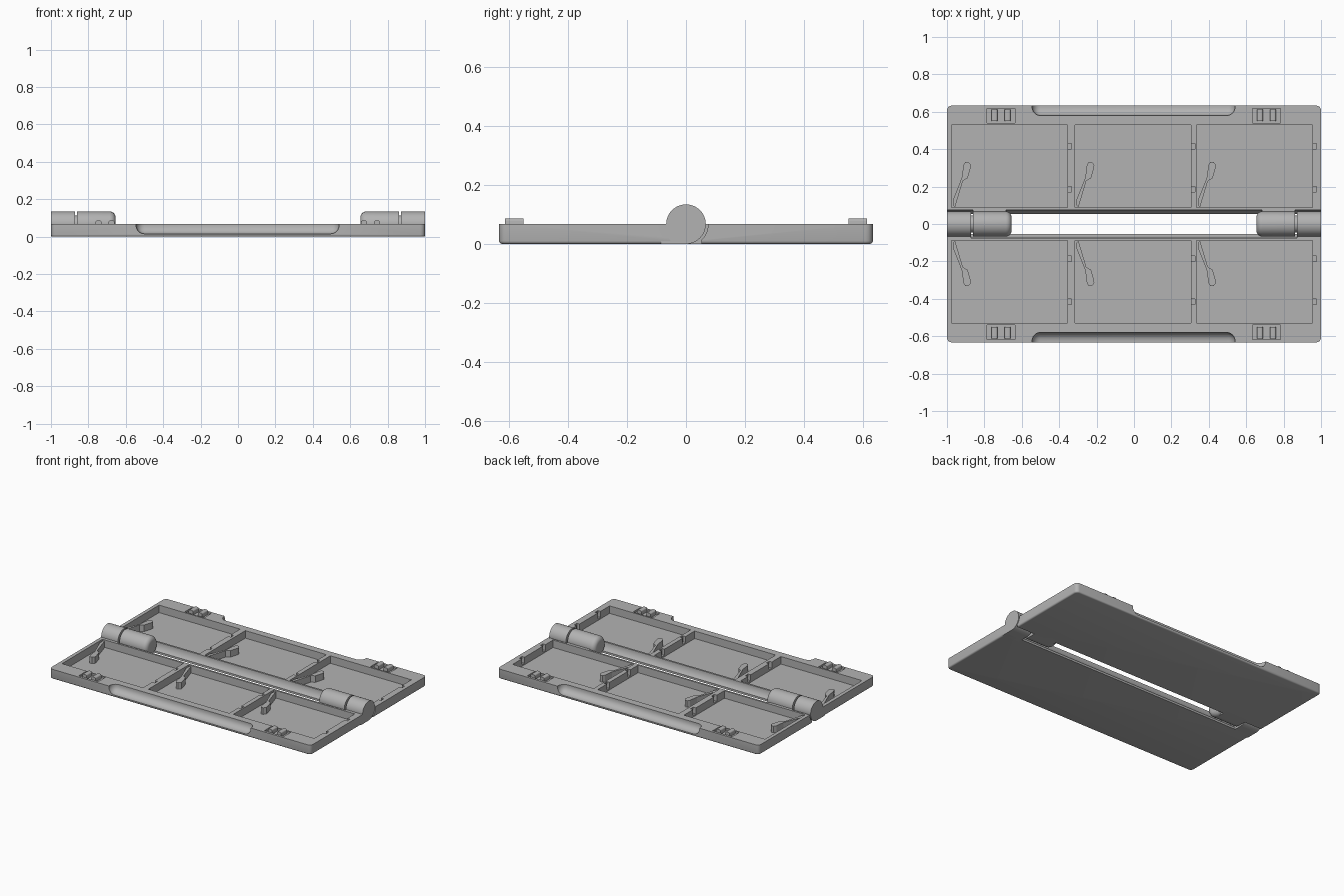
import bpy, bmesh, math
from mathutils import Matrix, Vector

if "Cube" in bpy.data.objects:
    bpy.data.objects.remove(bpy.data.objects["Cube"])

GREY = bpy.data.materials.new("plain_grey")
GREY.use_nodes = True
GREY.diffuse_color = (0.45, 0.45, 0.45, 1)
bsdf = next(n for n in GREY.node_tree.nodes if n.type == 'BSDF_PRINCIPLED')
bsdf.inputs["Base Color"].default_value = GREY.diffuse_color

TOP = 0.067        # tray height, hinge radius and hinge axis height
FLOOR = 0.015
OUT = 0.633        # outer edge of each tray
CELLS = ((-0.975, -0.355), (-0.315, 0.305), (0.335, 0.955))


def finish(bm, name):
    bmesh.ops.recalc_face_normals(bm, faces=bm.faces)
    mesh = bpy.data.meshes.new(name)
    bm.to_mesh(mesh)
    bm.free()
    mesh.materials.append(GREY)
    ob = bpy.data.objects.new(name, mesh)
    bpy.context.collection.objects.link(ob)
    return ob


def smooth(ob):
    ob.data.shade_smooth()
    ob.data.set_sharp_from_angle(angle=math.radians(35))


def box(name, x, y, z, radius=0, pick=None, segments=4):
    """Box between ranges, with the picked edges rounded."""
    bm = bmesh.new()
    bmesh.ops.create_cube(bm, size=1)
    ranges = [sorted(r) for r in (x, y, z)]
    for v in bm.verts:
        v.co = Vector([sum(r) / 2 + c * (r[1] - r[0]) for r, c in zip(ranges, v.co)])
    if radius:
        edges = [e for e in bm.edges if pick is None or pick(*(v.co for v in e.verts))]
        bmesh.ops.bevel(bm, geom=edges, offset=radius, segments=segments,
                        profile=0.5, affect='EDGES')
    return finish(bm, name)


def rod(name, x0, x1, radius, round_at=None, bevel=0.03):
    """Cylinder on the hinge axis, optionally with one rounded end."""
    bm = bmesh.new()
    turn = Matrix.Translation(((x0 + x1) / 2, 0, TOP)) @ Matrix.Rotation(math.pi / 2, 4, 'Y')
    bmesh.ops.create_cone(bm, cap_ends=True, segments=48, radius1=radius,
                          radius2=radius, depth=abs(x1 - x0), matrix=turn)
    if round_at is not None:
        rim = [e for e in bm.edges if all(abs(v.co.x - round_at) < 0.001 for v in e.verts)]
        bmesh.ops.bevel(bm, geom=rim, offset=bevel, segments=6, profile=0.5, affect='EDGES')
    return finish(bm, name)


def prism(name, outline, z0, z1):
    bm = bmesh.new()
    face = bm.faces.new([bm.verts.new((x, y, z0)) for x, y in outline])
    ext = bmesh.ops.extrude_face_region(bm, geom=[face])
    bmesh.ops.translate(bm, vec=(0, 0, z1 - z0),
                        verts=[v for v in ext["geom"] if isinstance(v, bmesh.types.BMVert)])
    return finish(bm, name)


def cut(ob, cutters):
    """Subtract each cutter for good, then remove it."""
    for cutter in cutters:
        cutter.hide_render = True
        mod = ob.modifiers.new("cut", 'BOOLEAN')
        mod.operation, mod.solver, mod.object = 'DIFFERENCE', 'EXACT', cutter
        deps = bpy.context.evaluated_depsgraph_get()
        deps.update()
        mesh = bpy.data.meshes.new_from_object(ob.evaluated_get(deps))
        ob.modifiers.clear()
        ob.data = mesh
        bpy.data.objects.remove(cutter)


def build_tray(side, label):
    def outer_corner(a, b):
        return abs(a.z - b.z) > 0.01 and abs(a.y) > 0.5

    # Tray body with rounded outer corners
    tray = box(label + "_tray", (-1, 1), (side * 0.053, side * OUT), (0, TOP), 0.025, outer_corner)
    bm = bmesh.new()
    bm.from_mesh(tray.data)
    under = [e for e in bm.edges if all(v.co.z < 0.001 for v in e.verts)
             and any(abs(v.co.y) > 0.1 for v in e.verts)]
    bmesh.ops.bevel(bm, geom=under, offset=0.01, segments=3, profile=0.5, affect='EDGES')
    bm.to_mesh(tray.data)
    bm.free()

    # Compartments, hinge clearance and finger scoop
    cutters = [rod("hinge_clearance", -1.1, 1.1, 0.075)]
    for x0, x1 in CELLS:
        cutters.append(box("compartment", (x0, x1), (side * 0.088, side * 0.53), (FLOOR, 0.2)))
        for y in (0.185, 0.415):
            cutters.append(box("wall_slot", (x1 - 0.03, x1 + 0.02),
                               (side * (y - 0.015), side * (y + 0.015)), (FLOOR + 0.01, 0.2)))
    cutters.append(box("scoop", (-0.545, 0.54), (side * 0.58, side * 0.8),
                       (FLOOR, 0.3), 0.045, None, 6))
    for x in (-0.711, 0.708):
        cutters.append(box("catch_pocket", (x - 0.075, x + 0.075),
                           (side * 0.54, side * 0.617), (TOP - 0.012, 0.2)))
    cut(tray, cutters)
    smooth(tray)

    # Catch teeth
    for x in (-0.711, 0.708):
        for dx in (-0.035, 0.035):
            tooth = box(label + "_catch_tooth", (x + dx - 0.016, x + dx + 0.016),
                        (side * 0.55, side * 0.613), (TOP - 0.014, 0.086), 0.009,
                        lambda a, b: abs(a.y - b.y) > 0.01 and a.z > TOP)
            smooth(tooth)

    # Springy holding fingers
    finger = ((0.007, 0.10), (0.007, 0.128), (0.055, 0.25), (0.063, 0.315), (0.073, 0.332),
              (0.09, 0.332), (0.103, 0.315), (0.10, 0.295), (0.085, 0.245), (0.06, 0.23),
              (0.018, 0.09))
    for x0, _ in CELLS:
        prism(label + "_holding_finger", [(x0 + x, side * y) for x, y in finger],
              FLOOR - 0.002, 0.06)


build_tray(-1, "front")
build_tray(1, "back")

# Hinge knuckles: outer pair on the front tray, inner pair on the back tray
for s, hand in ((1, "left"), (-1, "right")):
    smooth(rod(hand + "_outer_knuckle", s * 0.872, s * 1, TOP))
    box(hand + "_outer_knuckle_web", (s * 0.872, s * 1), (-0.085, 0), (0, TOP))
    smooth(rod(hand + "_inner_knuckle", s * 0.655, s * 0.86, TOP, s * 0.655))
    box(hand + "_inner_knuckle_web", (s * 0.685, s * 0.86), (0, 0.085), (0, TOP))
    smooth(rod(hand + "_hinge_pin", s * 0.84, s * 0.89, 0.045))
